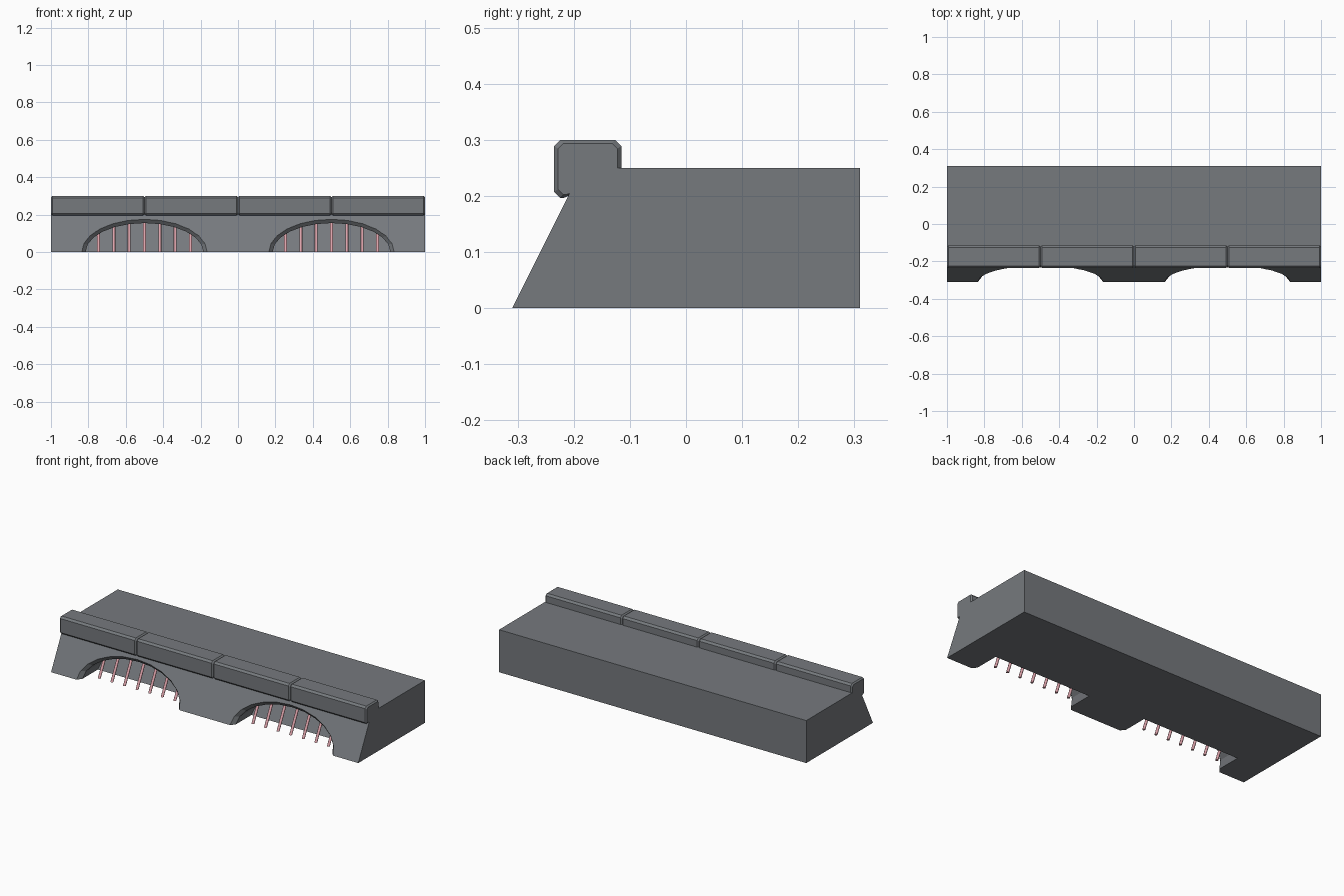
import bpy, bmesh, math
from mathutils import Matrix

if "Cube" in bpy.data.objects:
    bpy.data.objects.remove(bpy.data.objects["Cube"])

FRONT, SLOPE = -0.31, 0.5            # front foot line, y gained per unit z
DEPTH, SEGS = 0.17, 12
IN_W, IN_H = 0.315, 0.155            # inner arch half width and height


def material(name, color):
    mat = bpy.data.materials.new(name)
    mat.diffuse_color = (*color, 1)
    mat.use_nodes = True
    mat.node_tree.nodes["Principled BSDF"].inputs["Base Color"].default_value = mat.diffuse_color
    return mat


stone = material("dark_stone", (0.18, 0.192, 0.207))
pink = material("bar_pink", (0.72, 0.36, 0.4))


def finish(bm, name, mat):
    bmesh.ops.recalc_face_normals(bm, faces=bm.faces)
    mesh = bpy.data.meshes.new(name)
    bm.to_mesh(mesh)
    bm.free()
    mesh.materials.append(mat)
    ob = bpy.data.objects.new(name, mesh)
    bpy.context.collection.objects.link(ob)
    return ob


def loft(name, loops):
    """Bridge matching closed loops and cap both ends."""
    bm = bmesh.new()
    rings = [[bm.verts.new(p) for p in loop] for loop in loops]
    for a, b in zip(rings, rings[1:]):
        for i in range(len(a)):
            j = (i + 1) % len(a)
            bm.faces.new((a[i], a[j], b[j], b[i]))
    bm.faces.new(rings[0])
    bm.faces.new(rings[-1])
    return finish(bm, name, stone)


def arch_loop(cx, grow, offset):
    """Half ellipse lying parallel to the sloping front, run below ground."""
    w, h = IN_W + grow, IN_H + grow
    pts = [(w * math.cos(math.pi * i / SEGS), h * math.sin(math.pi * i / SEGS))
           for i in range(SEGS + 1)]
    pts = [(w, -0.05)] + pts + [(-w, -0.05)]
    return [(cx + x, FRONT + SLOPE * z + offset, z) for x, z in pts]


# Main wall with sloping front
profile = [(FRONT, 0), (0.31, 0), (0.31, 0.25), (FRONT + SLOPE * 0.25, 0.25)]
wall = loft("wall_body", [[(x, y, z) for y, z in profile] for x in (-1, 1)])

# Arched recesses with chamfered rims
for cx in (-0.5, 0.5):
    cutter = loft("arch_cutter", [arch_loop(cx, 0.04, -0.025),
                                  arch_loop(cx, 0, 0.025),
                                  arch_loop(cx, 0, DEPTH)])
    cutter.hide_render = True
    mod = wall.modifiers.new("arch", 'BOOLEAN')
    mod.operation, mod.solver, mod.object = 'DIFFERENCE', 'EXACT', cutter
    bpy.context.view_layer.objects.active = wall
    bpy.ops.object.modifier_apply(modifier=mod.name)
    bpy.data.objects.remove(cutter)

# Row of coping stones: chamfered section, tapered at each end
CY, CZ = -0.175, 0.248
section = [(-0.235, 0.207), (-0.224, 0.196), (-0.216, 0.197), (-0.2, 0.205),
           (-0.12, 0.205), (-0.115, 0.21), (-0.115, 0.289), (-0.126, 0.3),
           (-0.224, 0.3), (-0.235, 0.289)]
for i in range(4):
    x0 = -1 + 0.5 * i
    ends = [(x0, 0.88), (x0 + 0.008, 1), (x0 + 0.492, 1), (x0 + 0.5, 0.88)]
    loft(f"coping_stone_{i + 1}",
         [[(x, CY + (y - CY) * s, CZ + (z - CZ) * s) for y, z in section]
          for x, s in ends])

# Grille bars leaning with the wall
for cx, side in ((-0.5, "left"), (0.5, "right")):
    bm = bmesh.new()
    for k in range(-3, 4):
        dx = k * 0.082
        top = IN_H * math.sqrt(1 - (dx / IN_W) ** 2) + 0.008
        lean = Matrix.Identity(4)
        lean[1][2] = SLOPE
        place = (Matrix.Translation((cx + dx, FRONT + 0.086, 0)) @ lean
                 @ Matrix.Translation((0, 0, top / 2)))
        bmesh.ops.create_cone(bm, cap_ends=True, segments=12, radius1=0.008,
                              radius2=0.008, depth=top, matrix=place)
    for f in bm.faces:
        f.smooth = len(f.verts) == 4
    finish(bm, f"{side}_grille_bars", pink)
